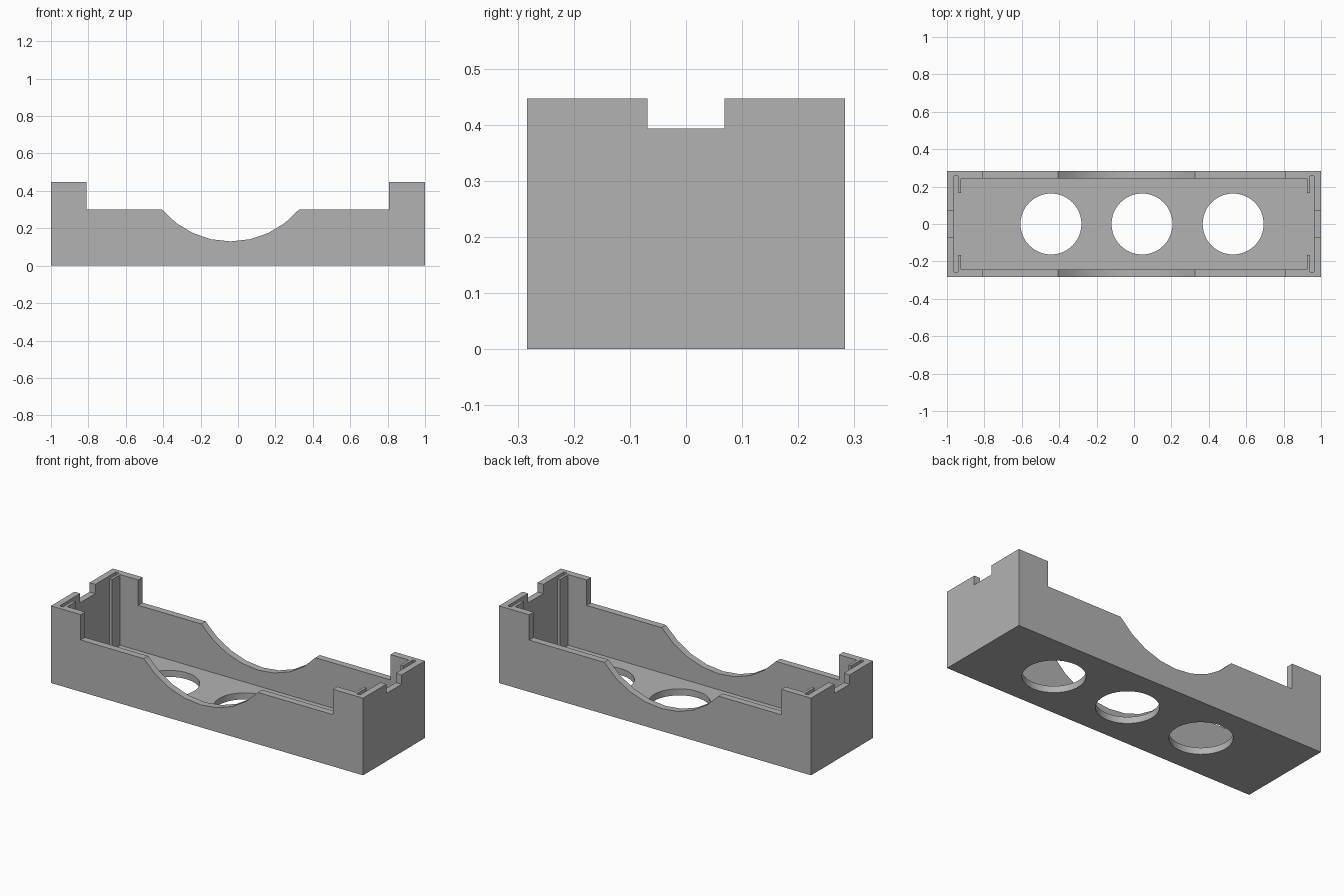
import bpy, bmesh, math
from mathutils import Vector

cube = bpy.data.objects.get("Cube")
if cube:
    bpy.data.objects.remove(cube, do_unlink=True)

W, D, H = 1.0, 0.283, 0.447      # half width, half depth, height
FLOOR = 0.038                    # floor thickness
SILL = 0.30                      # height of the lowered side walls

grey = bpy.data.materials.new("plain grey")
grey.use_nodes = True
grey.diffuse_color = (0.45, 0.45, 0.45, 1)
grey.node_tree.nodes["Principled BSDF"].inputs["Base Color"].default_value = grey.diffuse_color


def prism(name, points, offset):
    """Extrude a closed outline along the offset vector."""
    bm = bmesh.new()
    face = bm.faces.new([bm.verts.new(p) for p in points])
    out = bmesh.ops.extrude_face_region(bm, geom=[face])
    moved = [v for v in out["geom"] if isinstance(v, bmesh.types.BMVert)]
    bmesh.ops.translate(bm, vec=Vector(offset), verts=moved)
    bmesh.ops.recalc_face_normals(bm, faces=bm.faces)
    mesh = bpy.data.meshes.new(name)
    bm.to_mesh(mesh)
    bm.free()
    mesh.materials.append(grey)
    obj = bpy.data.objects.new(name, mesh)
    bpy.context.collection.objects.link(obj)
    return obj


# Tray body: front outline with raised ends and a central scoop
left, right, low = -0.406, 0.326, 0.13
half, mid, sag = (right - left) / 2, (left + right) / 2, SILL - low
radius = (half ** 2 + sag ** 2) / (2 * sag)
sweep = math.asin(half / radius)
scoop = [(mid + radius * math.sin(a), low + radius * (1 - math.cos(a)))
         for a in (sweep * i / 4 for i in range(4, -5, -1))]
outline = [(-W, 0), (W, 0), (W, H), (0.807, H), (0.807, SILL), *scoop,
           (-0.81, SILL), (-0.81, H), (-W, H)]
tray = prism("tray_body", [(x, -D, z) for x, z in outline], (0, 2 * D, 0))

# Cavity plan: inner walls, with a panel slot and rib in each corner
corner = [(0.963, 0.257), (0.941, 0.257), (0.941, 0.167), (0.925, 0.167), (0.925, 0.243)]
upper = corner + [(-x, y) for x, y in reversed(corner)]
plan = upper + [(x, -y) for x, y in reversed(upper)]
cutters = [prism("cavity_cutter", [(x, y, FLOOR) for x, y in plan], (0, 0, 1))]

# Notch across the top of both end walls
notch = [(-0.069, 0.393), (0.069, 0.393), (0.069, 0.6), (-0.069, 0.6)]
cutters.append(prism("notch_cutter", [(-1.2, y, z) for y, z in notch], (2.4, 0, 0)))

# Three round holes through the floor
SIDES = 48
for i in range(3):
    cx = 0.043 + (i - 1) * 0.487
    ring = [(cx + 0.163 * math.cos(math.tau * k / SIDES),
             0.163 * math.sin(math.tau * k / SIDES), -0.1) for k in range(SIDES)]
    cutters.append(prism("hole_cutter", ring, (0, 0, 0.2)))

bpy.ops.object.select_all(action="DESELECT")
tray.select_set(True)
bpy.context.view_layer.objects.active = tray
for cutter in cutters:
    mod = tray.modifiers.new(cutter.name, "BOOLEAN")
    mod.operation = "DIFFERENCE"
    mod.solver = "EXACT"
    mod.object = cutter
    bpy.ops.object.modifier_apply(modifier=mod.name)
for cutter in cutters:
    bpy.data.objects.remove(cutter, do_unlink=True)

bpy.ops.object.shade_smooth_by_angle(angle=math.radians(30))
